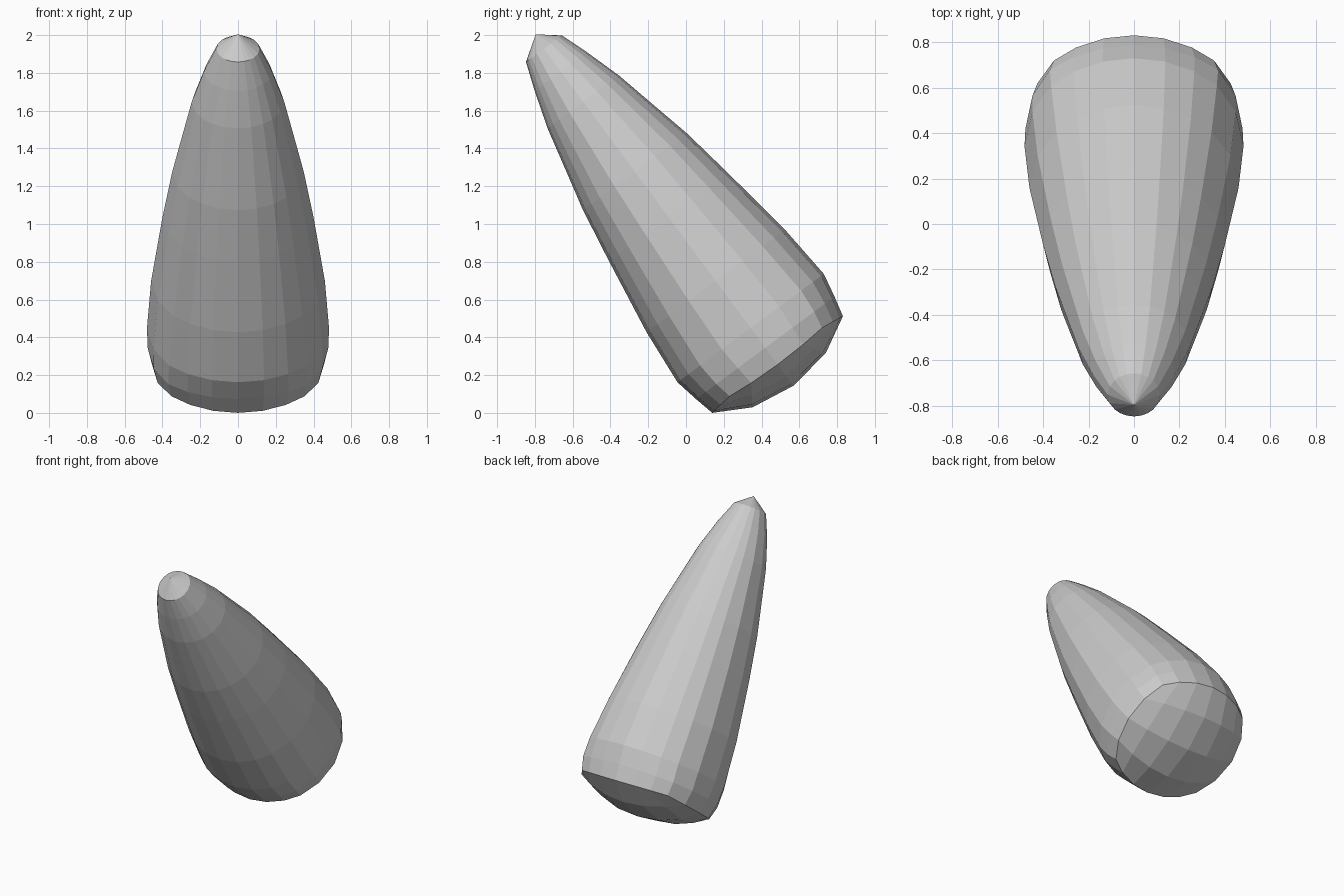
import bpy, bmesh, math
from mathutils import Matrix, Vector

if "Cube" in bpy.data.objects:
    bpy.data.objects.remove(bpy.data.objects["Cube"])

# Local frame: z runs along the cone axis, then the whole part is tilted forward
US = [-1, -.72, -.37, 0, .37, .72, 1]
VS = [-1, -.56, 0, .56, 1]


def disc(u, v):
    """Map a square grid point onto a rounded-square disc."""
    return u * math.sqrt(1 - .4 * v * v), v * math.sqrt(1 - .5 * u * u)


bm = bmesh.new()

# Domed base as a grid of quads
grid = []
for v in VS:
    row = []
    for u in US:
        x, y = disc(u, v)
        s = math.hypot(x, y)
        row.append(bm.verts.new((x * .455, y * .43, -.14 * (1 - s ** 2.3))))
    grid.append(row)
for j in range(4):
    for i in range(6):
        bm.faces.new((grid[j][i], grid[j + 1][i], grid[j + 1][i + 1], grid[j][i + 1]))

# Outline of the base, shared by every ring of the body
path = ([(0, i) for i in range(6)] + [(j, 6) for j in range(4)]
        + [(4, i) for i in range(6, 0, -1)] + [(j, 0) for j in range(4, 0, -1)])
ring = [grid[j][i] for j, i in path]
outline = [Vector(disc(US[i], VS[j])) for j, i in path]

# Tapering body: (height along axis, half width, half depth, squareness)
profile = [(.11, .478, .456, 1), (.24, .482, .482, .5), (.55, .46, .456, .1),
           (.97, .4, .392, 0), (1.27, .348, .342, 0), (1.45, .308, .3, 0),
           (1.73, .245, .235, 0), (1.93, .18, .172, 0), (2.08, .115, .118, 0)]
for w, a, b, sq in profile:
    new = []
    for p in outline:
        q = p.normalized().lerp(p, sq)
        new.append(bm.verts.new((q.x * a, q.y * b, w)))
    for k in range(len(ring)):
        n = (k + 1) % len(ring)
        bm.faces.new((ring[k], ring[n], new[n], new[k]))
    ring = new

# Blunt tip
tip = bm.verts.new((0, .01, 2.167))
for k in range(len(ring)):
    bm.faces.new((ring[k], ring[(k + 1) % len(ring)], tip))

bmesh.ops.recalc_face_normals(bm, faces=bm.faces)
bm.transform(Matrix.Translation((0, .485, .256)) @ Matrix.Rotation(math.radians(36.5), 4, 'X'))
mesh = bpy.data.meshes.new("tilted_cone")
bm.to_mesh(mesh)
bm.free()
bpy.context.collection.objects.link(bpy.data.objects.new("tilted_cone", mesh))
